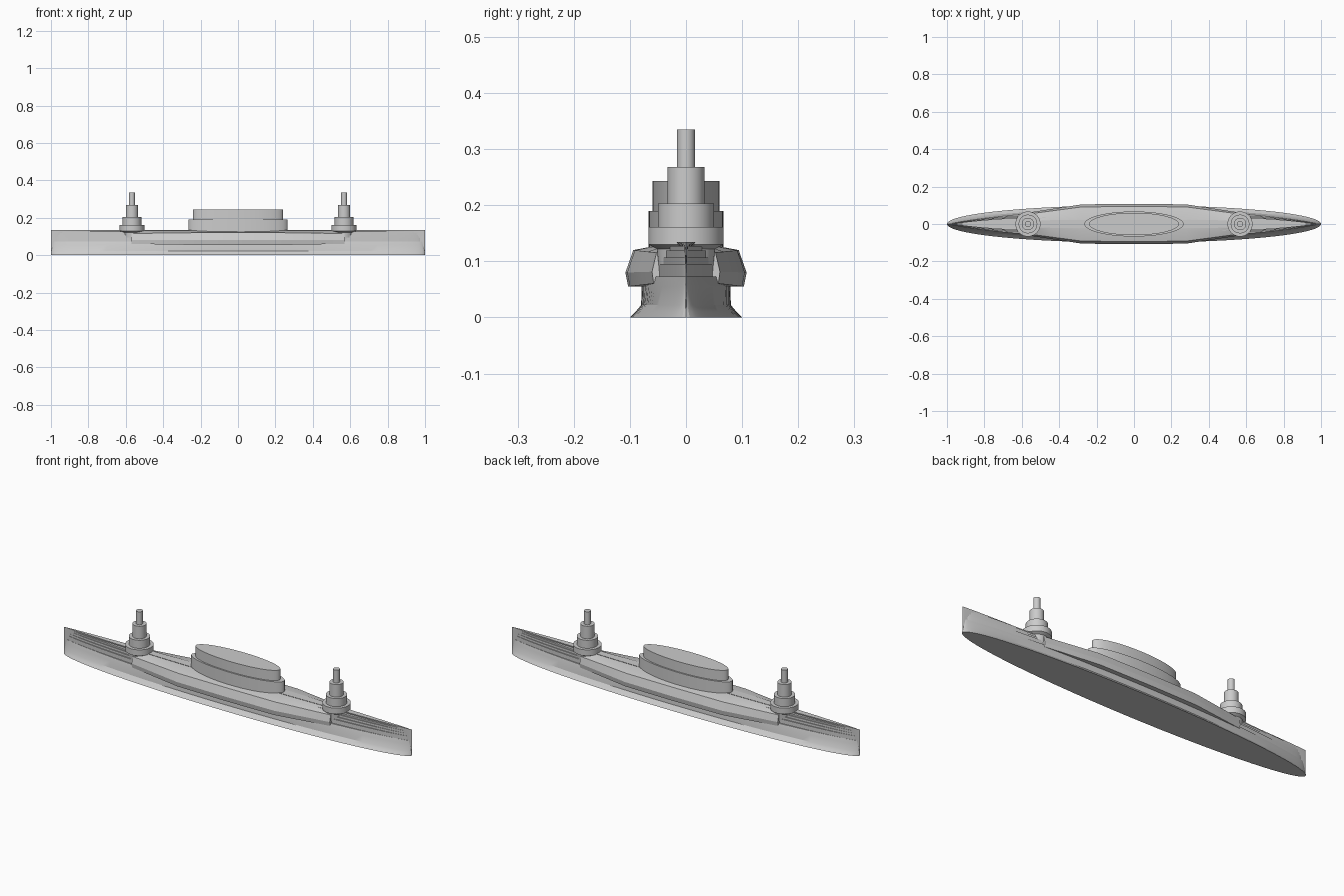
import bpy, bmesh, math

if "Cube" in bpy.data.objects:
    bpy.data.objects.remove(bpy.data.objects["Cube"])


def finish(name, bm, angle=25):
    bmesh.ops.recalc_face_normals(bm, faces=bm.faces[:])
    mesh = bpy.data.meshes.new(name)
    bm.to_mesh(mesh)
    bm.free()
    ob = bpy.data.objects.new(name, mesh)
    bpy.context.collection.objects.link(ob)
    bpy.context.view_layer.objects.active = ob
    ob.select_set(True)
    bpy.ops.object.shade_smooth_by_angle(angle=math.radians(angle))
    ob.select_set(False)
    return ob


def loft(name, rings, angle=25):
    """Bridge matching closed rings and cap both ends."""
    bm = bmesh.new()
    loops = [[bm.verts.new(p) for p in ring] for ring in rings]
    n = len(loops[0])
    for a, b in zip(loops, loops[1:]):
        for i in range(n):
            j = (i + 1) % n
            bm.faces.new((a[i], a[j], b[j], b[i]))
    bm.faces.new(loops[0])
    bm.faces.new(loops[-1])
    return finish(name, bm, angle)


def lens(z, width, length, power, n=96):
    """Lens outline: power 0.5 is an ellipse, larger is more pointed."""
    ring = []
    for i in range(n):
        t = 2 * math.pi * i / n
        s = math.sin(t)
        ring.append((length * math.cos(t),
                     math.copysign(width * abs(s) ** (2 * power), s), z))
    return ring


def cylinder_stack(name, x, profile, n=40):
    rings = [[(x + r * math.cos(2 * math.pi * i / n),
               r * math.sin(2 * math.pi * i / n), z) for i in range(n)]
             for r, z in profile]
    return loft(name, rings)


# Lower hull flaring out to the waterline
loft("hull", [lens(0, 0.10, 1.0, 0.5),
              lens(0.010, 0.090, 1.0, 0.54),
              lens(0.022, 0.080, 0.998, 0.6),
              lens(0.055, 0.079, 0.99, 0.75),
              lens(0.073, 0.076, 0.985, 0.85)])

# Terraced upper hull
tiers = [(0.070, 0.095, 0.065, 0.975), (0.095, 0.107, 0.057, 0.970),
         (0.107, 0.119, 0.050, 0.965), (0.119, 0.127, 0.042, 0.960)]
for k, (z0, z1, w, length) in enumerate(tiers):
    loft(f"hull_terrace_{k + 1}", [lens(z0, w, length, 0.75),
                                   lens(z1, w, length, 0.75)])

# Thin centre blade forming the upright stems and top ridge
loft("stem_ridge", [lens(0.0, 0.012, 1.0, 0.5),
                    lens(0.07, 0.004, 1.0, 0.5),
                    lens(0.11, 0.012, 1.0, 0.6),
                    lens(0.134, 0.024, 1.0, 0.8)])

# Wide faceted gallery amidships, tapering into the towers
side = [(0.080, 0.055), (0.103, 0.055), (0.108, 0.080), (0.094, 0.120),
        (0.030, 0.132)]
section = side + [(-y, z) for y, z in reversed(side)]
stations = [(-0.57, 0.56), (-0.45, 0.73), (-0.28, 0.97), (0, 1.0),
            (0.28, 0.97), (0.45, 0.73), (0.57, 0.56)]
loft("midship_gallery",
     [[(x, y * s, 0.09 + (z - 0.09) * (0.65 + 0.35 * s) if z < 0.125 else z)
       for y, z in section] for x, s in stations], 15)

# Two-step oval deckhouse
loft("deckhouse_lower", [lens(0.115, 0.067, 0.265, 0.5),
                         lens(0.190, 0.067, 0.265, 0.5)])
loft("deckhouse_upper", [lens(0.185, 0.060, 0.240, 0.5),
                         lens(0.243, 0.060, 0.240, 0.5)])

# Stepped round towers fore and aft
tower = [(0.046, 0.03), (0.048, 0.085), (0.052, 0.122), (0.067, 0.130),
         (0.067, 0.161), (0.050, 0.161), (0.050, 0.203), (0.033, 0.203),
         (0.033, 0.268), (0.016, 0.268), (0.016, 0.335)]
for name, sx in (("tower_left", -1), ("tower_right", 1)):
    cylinder_stack(name, sx * 0.567, tower)
